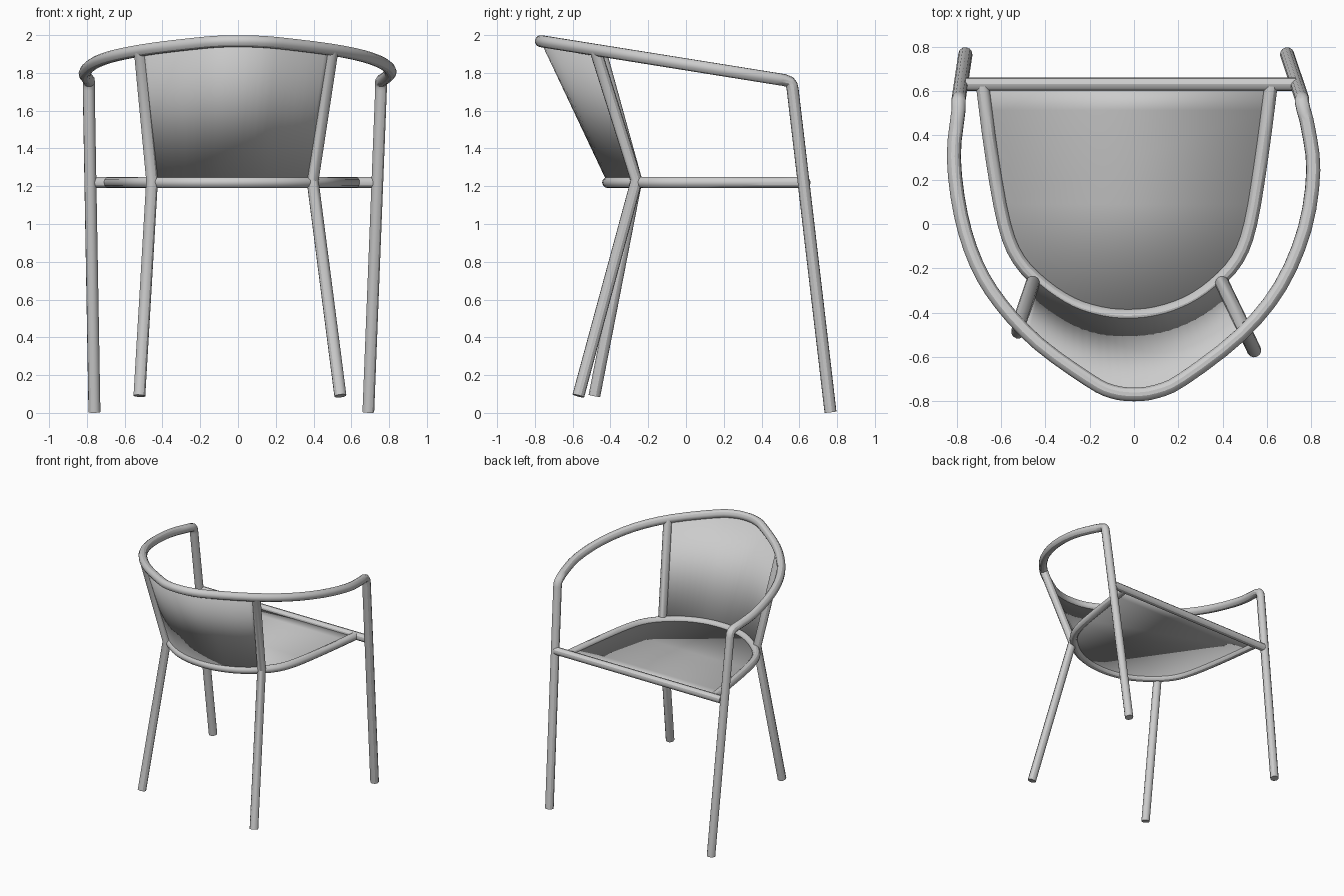
import bpy
from mathutils import Vector

if "Cube" in bpy.data.objects:
    bpy.data.objects.remove(bpy.data.objects["Cube"])

RADIUS = 0.032
SEAT_Z = 1.22

grey = bpy.data.materials.new("grey metal")
grey.use_nodes = True
colour = (0.6, 0.6, 0.6, 1)
grey.diffuse_color = colour
grey.node_tree.nodes["Principled BSDF"].inputs["Base Color"].default_value = colour


def activate(obj):
    bpy.ops.object.select_all(action='DESELECT')
    obj.select_set(True)
    bpy.context.view_layer.objects.active = obj


def spline(points, steps=3):
    """Smooth path through the points."""
    pts = [Vector(p) for p in points]
    pts = [2 * pts[0] - pts[1]] + pts + [2 * pts[-1] - pts[-2]]
    path = []
    for a, b, c, d in zip(pts, pts[1:], pts[2:], pts[3:]):
        for i in range(steps):
            t = i / steps
            path.append(0.5 * (2 * b + (c - a) * t + (2 * a - 5 * b + 4 * c - d) * t**2
                               + (3 * b - a - 3 * c + d) * t**3))
    return path + [pts[-2]]


def tube(name, path, radius=RADIUS):
    """Round capped bar along a path."""
    data = bpy.data.curves.new(name, 'CURVE')
    data.dimensions = '3D'
    data.bevel_depth = radius
    data.bevel_resolution = 4
    data.use_fill_caps = True
    line = data.splines.new('POLY')
    line.points.add(len(path) - 1)
    for point, co in zip(line.points, path):
        point.co = (*co, 1)
    obj = bpy.data.objects.new(name, data)
    bpy.context.collection.objects.link(obj)
    activate(obj)
    bpy.ops.object.convert(target='MESH')
    obj = bpy.context.object
    obj.data.materials.clear()
    obj.data.materials.append(grey)
    bpy.ops.object.shade_smooth_by_angle()


def panel(name, verts, faces):
    """Thin sheet."""
    mesh = bpy.data.meshes.new(name)
    mesh.from_pydata(verts, [], faces)
    mesh.materials.append(grey)
    obj = bpy.data.objects.new(name, mesh)
    bpy.context.collection.objects.link(obj)
    sheet = obj.modifiers.new("sheet", 'SOLIDIFY')
    sheet.thickness = 0.005
    sheet.offset = 0
    activate(obj)
    bpy.ops.object.shade_smooth_by_angle()


def at_x(path, x):
    """Point of a left-to-right path at a given x."""
    for a, b in zip(path, path[1:]):
        if a.x <= x <= b.x:
            return a.lerp(b, (x - a.x) / (b.x - a.x))


# Arm and back rail, sloping down towards the open side
rail_xy = [(-0.79, 0.52), (-0.812, 0.3), (-0.78, 0.04), (-0.71, -0.18), (-0.6, -0.36),
           (-0.43, -0.54), (-0.2, -0.705), (-0.1, -0.755), (0, -0.768), (0.1, -0.755),
           (0.22, -0.7), (0.48, -0.5), (0.66, -0.28), (0.77, -0.02), (0.808, 0.24),
           (0.785, 0.43), (0.763, 0.52)]
rail = spline([(x, y, 1.968 - 0.16 * (y + 0.768)) for x, y in rail_xy])


# The rail bends down into the two arm legs
def bend(x):
    return [Vector((x, y, z)) for y, z in ((0.548, 1.752), (0.56, 1.735), (0.565, 1.71))]


left_leg = [Vector((-0.76, 0.765, 0.004))] + bend(-0.79)[::-1]
right_leg = bend(0.757) + [Vector((0.69, 0.765, 0.004))]
tube("rail_and_arm_legs", left_leg + rail + right_leg)

# Seat frame and crossbar
seat_xy = [(-0.682, 0.62), (-0.64, 0.3), (-0.585, 0), (-0.52, -0.16), (-0.41, -0.275),
           (-0.28, -0.36), (-0.15, -0.402), (-0.03, -0.414), (0.1, -0.402), (0.24, -0.355),
           (0.36, -0.275), (0.465, -0.16), (0.525, 0), (0.575, 0.3), (0.617, 0.62)]
frame = spline([(x, y, SEAT_Z) for x, y in seat_xy])
tube("seat_frame", frame, 0.03)
tube("seat_crossbar", [(-0.76, 0.63, SEAT_Z), (0.73, 0.63, SEAT_Z)], 0.03)
panel("seat", frame, [range(len(frame))])

# Bent back legs rising to the rail
for name, foot, knee, top_x in (
        ("left_back_leg", (0.542, -0.57, 0.09), (0.395, -0.262, 1.23), 0.5),
        ("right_back_leg", (-0.522, -0.485, 0.09), (-0.455, -0.262, 1.23), -0.52)):
    tube(name, [Vector(foot), Vector(knee), at_x(rail, top_x)])

# Curved backrest between the seat frame and the rail
count = 24
verts = []
for i in range(count + 1):
    t = i / count
    verts += [at_x(frame, -0.455 + 0.85 * t), at_x(rail, -0.52 + 1.02 * t)]
panel("backrest", verts, [(2 * i, 2 * i + 2, 2 * i + 3, 2 * i + 1) for i in range(count)])
